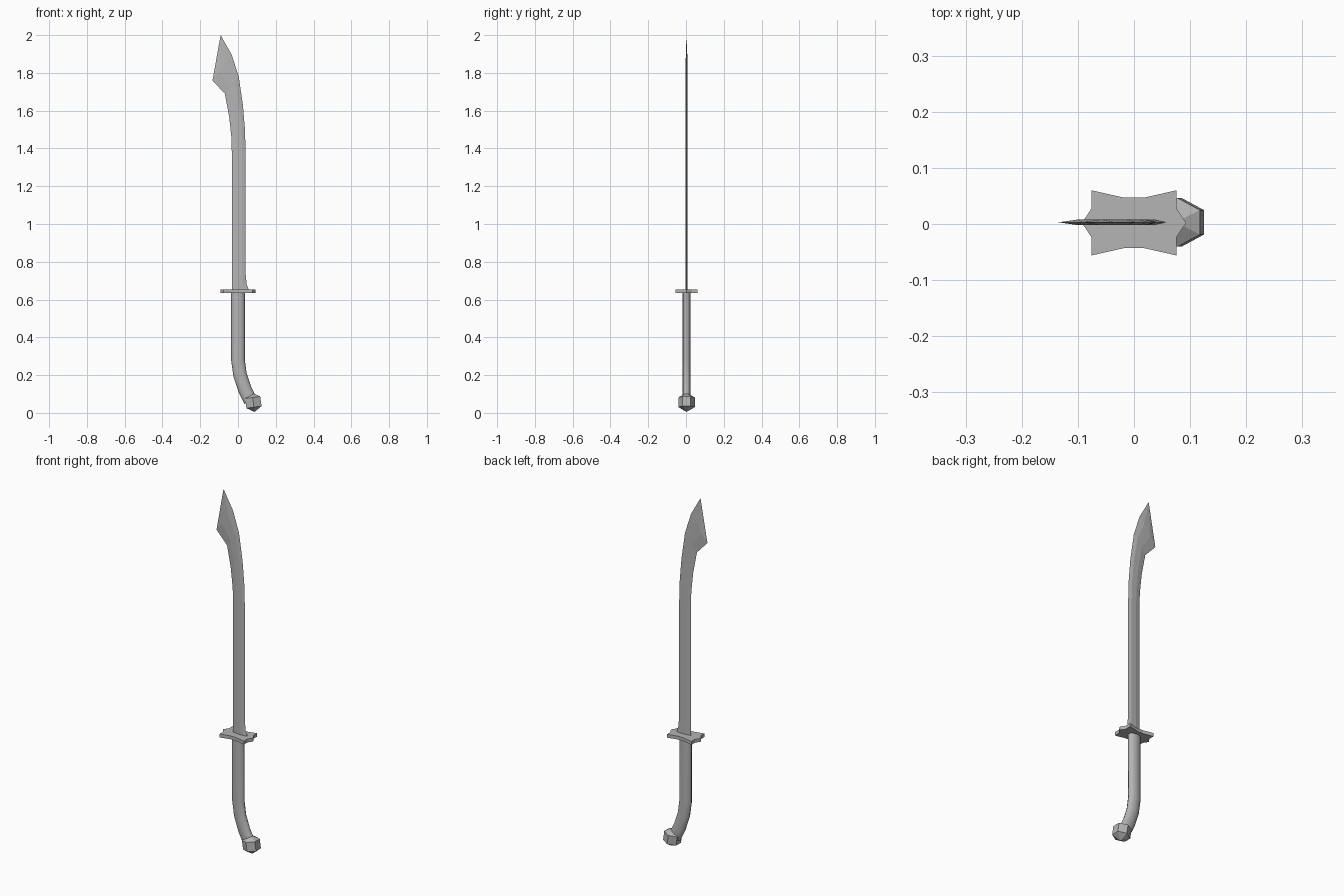
import bpy, bmesh, math
from mathutils import Matrix, Vector

if "Cube" in bpy.data.objects:
    bpy.data.objects.remove(bpy.data.objects["Cube"])

Y0 = 0.003  # middle plane of the sword

steel = bpy.data.materials.new("dark_grey")
steel.diffuse_color = (0.46, 0.46, 0.46, 1)
steel.use_nodes = True
steel.node_tree.nodes["Principled BSDF"].inputs["Base Color"].default_value = steel.diffuse_color


def make_object(name, bm, smooth=None):
    bmesh.ops.recalc_face_normals(bm, faces=bm.faces[:])
    mesh = bpy.data.meshes.new(name)
    bm.to_mesh(mesh)
    bm.free()
    mesh.materials.append(steel)
    obj = bpy.data.objects.new(name, mesh)
    bpy.context.collection.objects.link(obj)
    if smooth:
        bpy.ops.object.select_all(action='DESELECT')
        bpy.context.view_layer.objects.active = obj
        obj.select_set(True)
        bpy.ops.object.shade_smooth_by_angle(angle=math.radians(smooth))
    return obj


def loft(bm, sections, tip=None):
    """Skin closed rings of equal size; cap the ends, or run the last ring to a tip."""
    rings = [[bm.verts.new(p) for p in ring] for ring in sections]
    n = len(rings[0])
    for a, b in zip(rings, rings[1:]):
        for i in range(n):
            j = (i + 1) % n
            bm.faces.new((a[i], a[j], b[j], b[i]))
    bm.faces.new(rings[0])
    if tip is None:
        bm.faces.new(rings[-1])
    else:
        t = bm.verts.new(tip)
        for i in range(n):
            bm.faces.new((rings[-1][i], rings[-1][(i + 1) % n], t))


# Blade: (cutting edge x, z, spine x, z), hexagonal section, pointed tip
stations = [
    (-0.032, 0.645, 0.060, 0.645), (-0.032, 0.68, 0.046, 0.68),
    (-0.032, 0.73, 0.041, 0.73), (-0.032, 1.35, 0.041, 1.35),
    (-0.035, 1.46, 0.037, 1.50), (-0.047, 1.57, 0.026, 1.63),
    (-0.070, 1.69, 0.004, 1.78), (-0.135, 1.76, -0.033, 1.895),
]
sections = []
for ex, ez, sx, sz in stations:
    edge, spine = Vector((ex, Y0, ez)), Vector((sx, Y0, sz))
    off = Vector((0, 0.005, 0))
    m1, m2 = edge.lerp(spine, 0.35), edge.lerp(spine, 0.75)
    sections.append([edge, m1 - off, m2 - off, spine, m2 + off, m1 + off])
bm = bmesh.new()
loft(bm, sections, tip=(-0.092, Y0, 2.0))
make_object("blade", bm)

# Guard: flared plate, one quarter outline mirrored both ways
quarter = [(0.018, 0.045), (0.0755, 0.058), (0.0755, 0.026)]
outline = (quarter + [(0.093, 0)] + [(x, -y) for x, y in reversed(quarter)]
           + [(-x, -y) for x, y in quarter] + [(-0.093, 0)]
           + [(-x, y) for x, y in reversed(quarter)])
bm = bmesh.new()
loft(bm, [[(x, y + 0.002, z) for x, y in outline] for z in (0.635, 0.654)])
make_object("guard", bm)

# Grip: oval tube swept along a path that curves at the bottom
path = [(0, 0.64), (0, 0.28), (0.011, 0.20), (0.036, 0.125), (0.066, 0.065)]
tilts = [0, 6, 14, 23, 29]
sections = []
for (px, pz), t in zip(path, tilts):
    t = math.radians(t)
    ring = []
    for k in range(12):
        a = 2 * math.pi * k / 12
        u = 0.036 * math.cos(a)
        ring.append((px + u * math.cos(t), Y0 + 0.021 * math.sin(a), pz + u * math.sin(t)))
    sections.append(ring)
bm = bmesh.new()
loft(bm, sections)
make_object("grip", bm, 60)

# Pommel: six-sided faceted knob
bm = bmesh.new()
bmesh.ops.create_uvsphere(
    bm, u_segments=6, v_segments=3, radius=0.054,
    matrix=Matrix.Translation((0.081, Y0, 0.056))
    @ Matrix.Rotation(math.radians(-8), 4, 'Y') @ Matrix.Diagonal((1, 0.93, 0.95, 1)))
make_object("pommel", bm)
